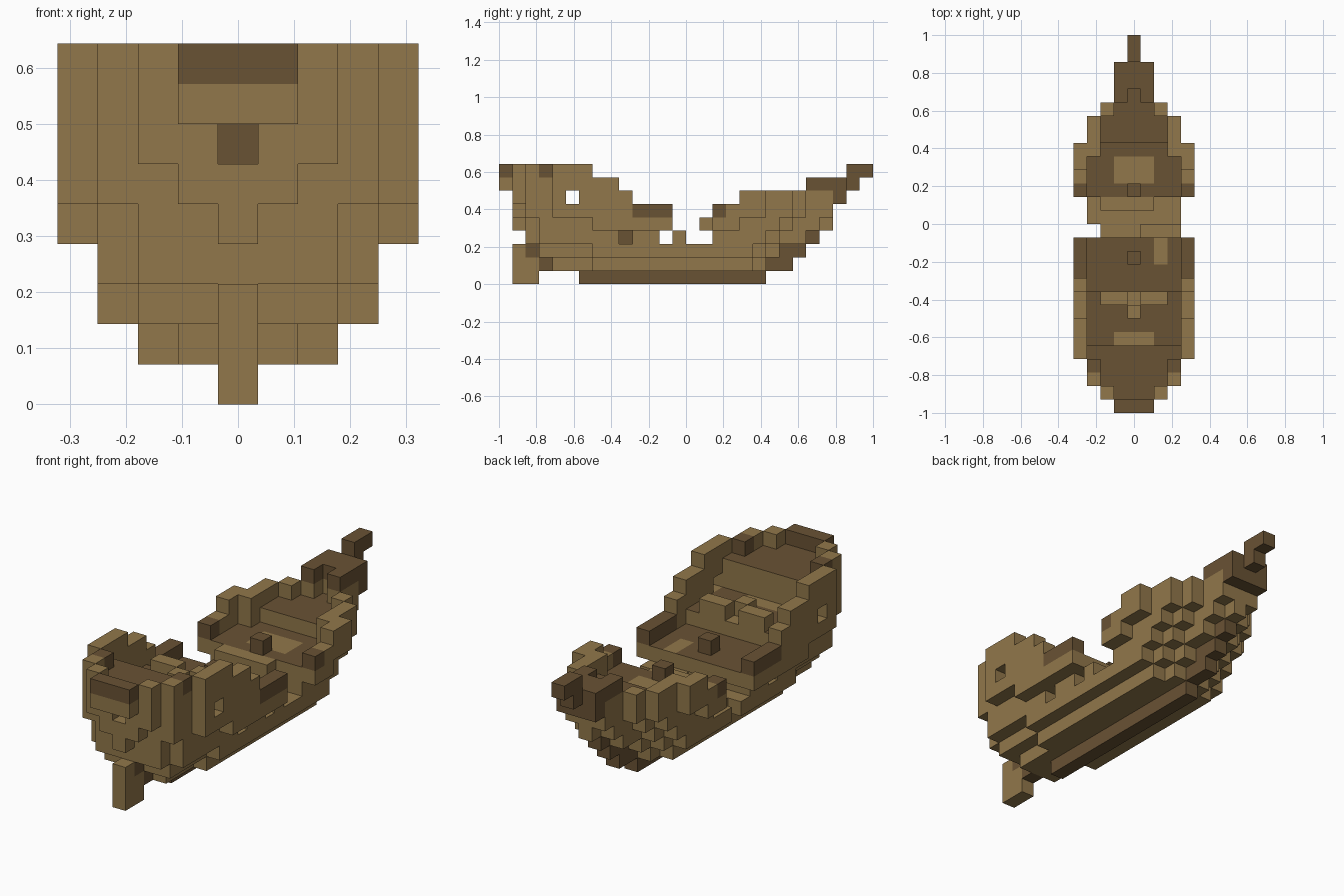
import bpy
import bmesh
from mathutils import Vector

old = bpy.data.objects.get("Cube")
if old:
    bpy.data.objects.remove(old)

UNIT = 2 / 28  # edge of one block


def material(name, rgb):
    mat = bpy.data.materials.new(name)
    mat.use_nodes = True
    mat.diffuse_color = (*rgb, 1)
    mat.node_tree.nodes["Principled BSDF"].inputs["Base Color"].default_value = (*rgb, 1)
    return mat


MATERIALS = [material("light_wood", (0.285, 0.185, 0.069)),
             material("dark_wood", (0.141, 0.084, 0.034))]
LIGHT, DARK = 0, 1
blocks = {}  # (i, j, k) -> (part, side colour, top colour)


def box(part, xs, ys, zs, colour, top=None):
    """Fill an inclusive range of blocks."""
    for i in range(xs[0], xs[1] + 1):
        for j in range(ys[0], ys[1] + 1):
            for k in range(zs[0], zs[1] + 1):
                blocks[i, j, k] = (part, colour, colour if top is None else top)


def cut(xs, ys, zs):
    for i in range(xs[0], xs[1] + 1):
        for j in range(ys[0], ys[1] + 1):
            for k in range(zs[0], zs[1] + 1):
                blocks.pop((i, j, k), None)


# Hull lines: for each layer, the length span at each step out from the middle
SPANS = [
    [(6, 19)],
    [(3, 21), (4, 19), (7, 18)],
    [(2, 22), (3, 20), (3, 19), (7, 18)],
    [(2, 23), (2, 22), (2, 20), (3, 19)],
    [(1, 24), (2, 23), (2, 21), (3, 20), (7, 17)],
    [(1, 24), (1, 24), (2, 22), (2, 21), (4, 19)],
    [(1, 24), (1, 24), (1, 22), (2, 21), (4, 19)],
]


def inside(i, j, k):
    layer = SPANS[min(k, 6)]
    i = abs(i)
    return i < len(layer) and layer[i][0] <= j <= layer[i][1]


def is_rim(i, j):
    """Edge of the deck plan, where the side walls rise."""
    if abs(i) == 3 and j == 19:
        return True
    around = [(i - 1, j), (i + 1, j), (i, j - 1), (i, j + 1)]
    return not all(inside(a, b, 6) or (b == 0 and abs(a) < 2) for a, b in around)


def step(j, table):
    return next(height for end, height in table if j <= end)


RIM = [(6, 9), (8, 8), (9, 7), (12, 6), (15, 3), (17, 6), (24, 7)]
DECK = [(4, 8), (8, 6), (12, 5), (15, 3), (19, 5), (24, 6)]

# Hull, keel and decks
for k in range(9):
    for j in range(1, 25):
        for i in range(-4, 5):
            if not inside(i, j, k):
                continue
            rim = is_rim(i, j)
            deck = step(j, DECK)
            if k >= (step(j, RIM) if rim else deck):
                continue
            cell = ((i, i), (j, j), (k, k))
            if i == 0 and k < 4 and not inside(1, j, k):
                box("keel", *cell, DARK)
            elif not rim and k == deck - 1 and k > 2:
                box("deck", *cell, LIGHT, DARK)
            else:
                box("hull", *cell, LIGHT)

# Rudder and overhanging stern
box("rudder", (0, 0), (1, 1), (0, 2), LIGHT)
box("rudder", (0, 0), (2, 2), (0, 1), LIGHT)
box("stern_gallery", (-1, 1), (0, 0), (7, 7), LIGHT)
box("stern_gallery", (-1, 1), (0, 0), (8, 8), DARK)
cut((0, 0), (1, 1), (6, 6))
box("stern_window", (0, 0), (2, 2), (6, 6), DARK)

# Stepped prow
box("prow", (-1, 1), (23, 25), (7, 7), DARK)
cut((0, 0), (23, 23), (7, 7))
box("prow", (-1, 1), (25, 25), (6, 6), DARK)
box("prow", (0, 0), (26, 26), (7, 7), DARK)
box("prow", (0, 0), (26, 27), (8, 8), DARK)

# Details repeated on both sides
for s in (-1, 1):
    outer = (4 * s, 4 * s)
    inner = (3 * s, 3 * s)
    cut(outer, (5, 5), (6, 6))
    box("rail", inner, (3, 3), (8, 8), DARK)
    box("rail", outer, (10, 12), (5, 5), DARK)
    box("rail", outer, (16, 16), (5, 5), DARK)
    cut(inner, (9, 9), (3, 3))
    box("hull_gap", (2 * s, 2 * s), (9, 9), (3, 3), DARK)
    pair = sorted((s, 2 * s))
    box("bulkhead", pair, (8, 8), (5, 6), LIGHT)

# Broken middle: gaps under the deck ends and loose planks
cut((-4, 4), (12, 12), (3, 3))
cut((-3, -3), (13, 13), (2, 2))
box("loose_plank", (1, 3), (13, 13), (3, 3), LIGHT)
box("loose_plank", (-2, 1), (15, 15), (4, 4), LIGHT)
box("loose_plank", (2, 2), (11, 12), (4, 4), LIGHT)

# Worn deck patches, post and small stumps
box("deck", (-1, 1), (5, 5), (5, 5), LIGHT)
box("deck", (0, 0), (8, 8), (5, 5), LIGHT)
box("deck", (-1, 1), (17, 18), (4, 4), LIGHT)
box("post", (0, 0), (7, 7), (6, 6), LIGHT)
box("stump", (0, 0), (11, 11), (5, 5), DARK)
box("stump", (0, 0), (16, 16), (5, 5), DARK)

DIRECTIONS = [Vector(d) for d in ((1, 0, 0), (0, 1, 0), (0, 0, 1))]


def build(part):
    """Make one mesh from the exposed block faces of a part."""
    bm = bmesh.new()
    for (i, j, k), (owner, side, top) in blocks.items():
        if owner != part:
            continue
        centre = Vector((i, j - 13.5, k + 0.5))
        for n, axis in enumerate(DIRECTIONS):
            u, v = DIRECTIONS[(n + 1) % 3] / 2, DIRECTIONS[(n + 2) % 3] / 2
            for sign in (-1, 1):
                d = axis * sign
                if (i + int(d.x), j + int(d.y), k + int(d.z)) in blocks:
                    continue
                mid = centre + d / 2
                corners = [mid - u - v, mid + u - v, mid + u + v, mid - u + v]
                if sign < 0:
                    corners.reverse()
                face = bm.faces.new([bm.verts.new(c * UNIT) for c in corners])
                face.material_index = top if d.z > 0 else side
    bmesh.ops.remove_doubles(bm, verts=bm.verts, dist=UNIT / 100)
    mesh = bpy.data.meshes.new(part)
    bm.to_mesh(mesh)
    bm.free()
    for mat in MATERIALS:
        mesh.materials.append(mat)
    bpy.context.collection.objects.link(bpy.data.objects.new(part, mesh))


for part in sorted({value[0] for value in blocks.values()}):
    build(part)
